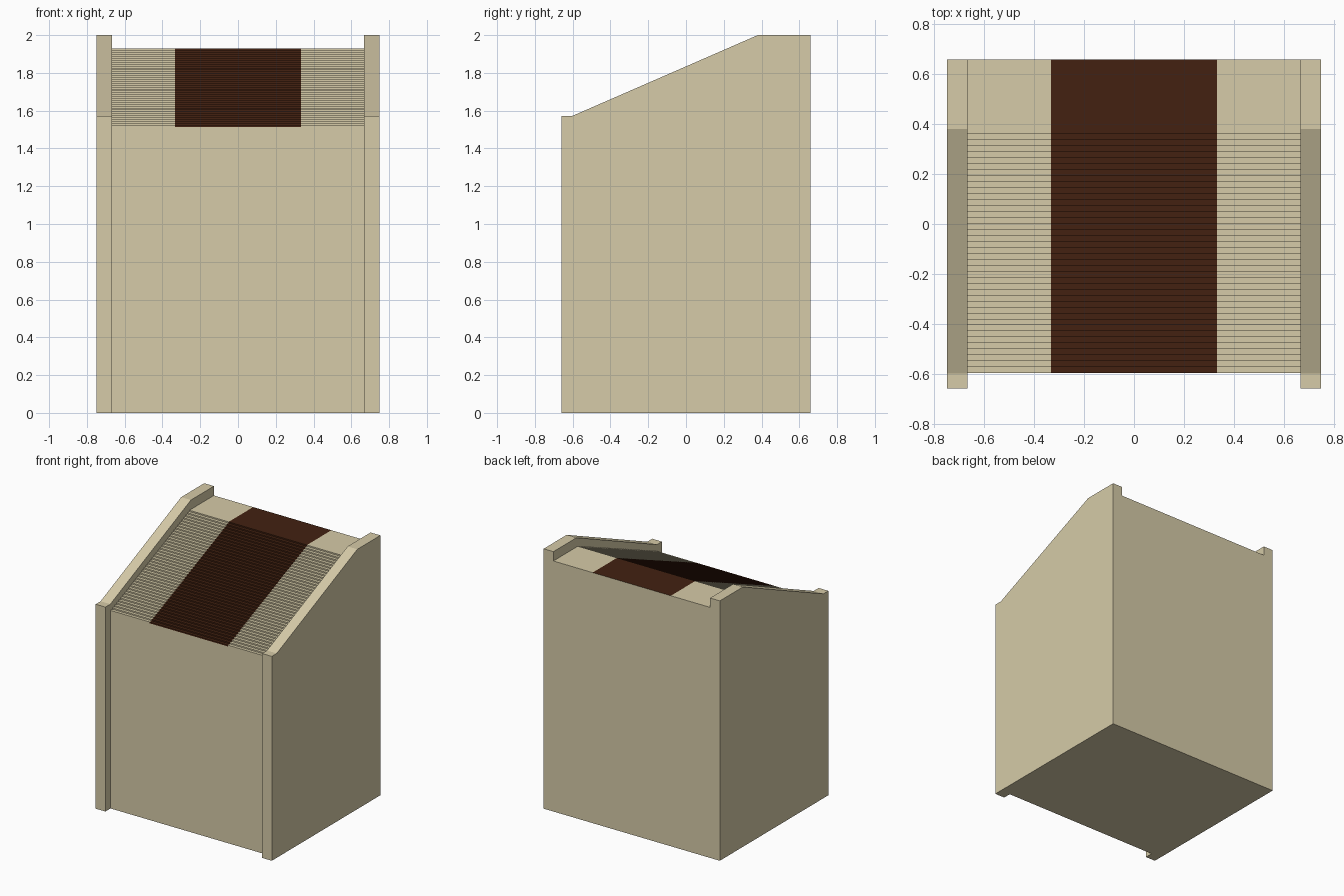
import bpy, bmesh

if "Cube" in bpy.data.objects:
    bpy.data.objects.remove(bpy.data.objects["Cube"])


def material(name, rgb):
    m = bpy.data.materials.new(name)
    m.diffuse_color = (*rgb, 1)
    m.use_nodes = True
    m.node_tree.nodes["Principled BSDF"].inputs["Base Color"].default_value = m.diffuse_color
    return m


BEIGE = material("beige_stone", (0.672, 0.597, 0.392))
BROWN = material("dark_brown_runner", (0.056, 0.0155, 0.0055))

HALF = 0.667      # half width of the stair body
RUNNER = 0.333    # half width of the runner
FRONT, BACK = -0.598, 0.66
LOW, HIGH = 1.514, 1.928
STEPS = 40
STAIR_END = 0.362


def extrude_profile(name, profile, xs):
    """Sweep a closed (y, z) profile through the x stations and cap both ends."""
    bm = bmesh.new()
    rings = [[bm.verts.new((x, y, z)) for y, z in profile] for x in xs]
    n = len(profile)
    for a, b in zip(rings, rings[1:]):
        for i in range(n):
            j = (i + 1) % n
            bm.faces.new((a[i], a[j], b[j], b[i]))
    bm.faces.new(rings[0])
    bm.faces.new(rings[-1])
    bmesh.ops.recalc_face_normals(bm, faces=bm.faces)
    mesh = bpy.data.meshes.new(name)
    bm.to_mesh(mesh)
    bm.free()
    mesh.materials.append(BEIGE)
    obj = bpy.data.objects.new(name, mesh)
    bpy.context.collection.objects.link(obj)
    return obj


# Stair body: block with small steps rising to a flat landing
run = (STAIR_END - FRONT) / STEPS
rise = (HIGH - LOW) / (STEPS + 1)
profile = [(BACK, 0), (FRONT, 0), (FRONT, LOW)]
for k in range(STEPS):
    z = LOW + rise * (k + 1)
    profile += [(FRONT + run * k, z), (FRONT + run * (k + 1), z)]
profile += [(STAIR_END, HIGH), (BACK, HIGH)]
stairs = extrude_profile("stair_body", profile, (-HALF, -RUNNER, RUNNER, HALF))

# Runner: middle strip of the treads, risers and landing
stairs.data.materials.append(BROWN)
for f in stairs.data.polygons:
    lowest = min(stairs.data.vertices[i].co.z for i in f.vertices)
    if abs(f.center.x) < 0.1 and lowest > LOW - 0.001:
        f.material_index = 1

# Side walls with sloped tops
wall = [(-0.66, 0), (0.66, 0), (0.66, 2), (0.38, 2), (-0.6, 1.573), (-0.66, 1.573)]
for side, name in ((-1, "left_wall"), (1, "right_wall")):
    extrude_profile(name, wall, (side * HALF, side * 0.75))
